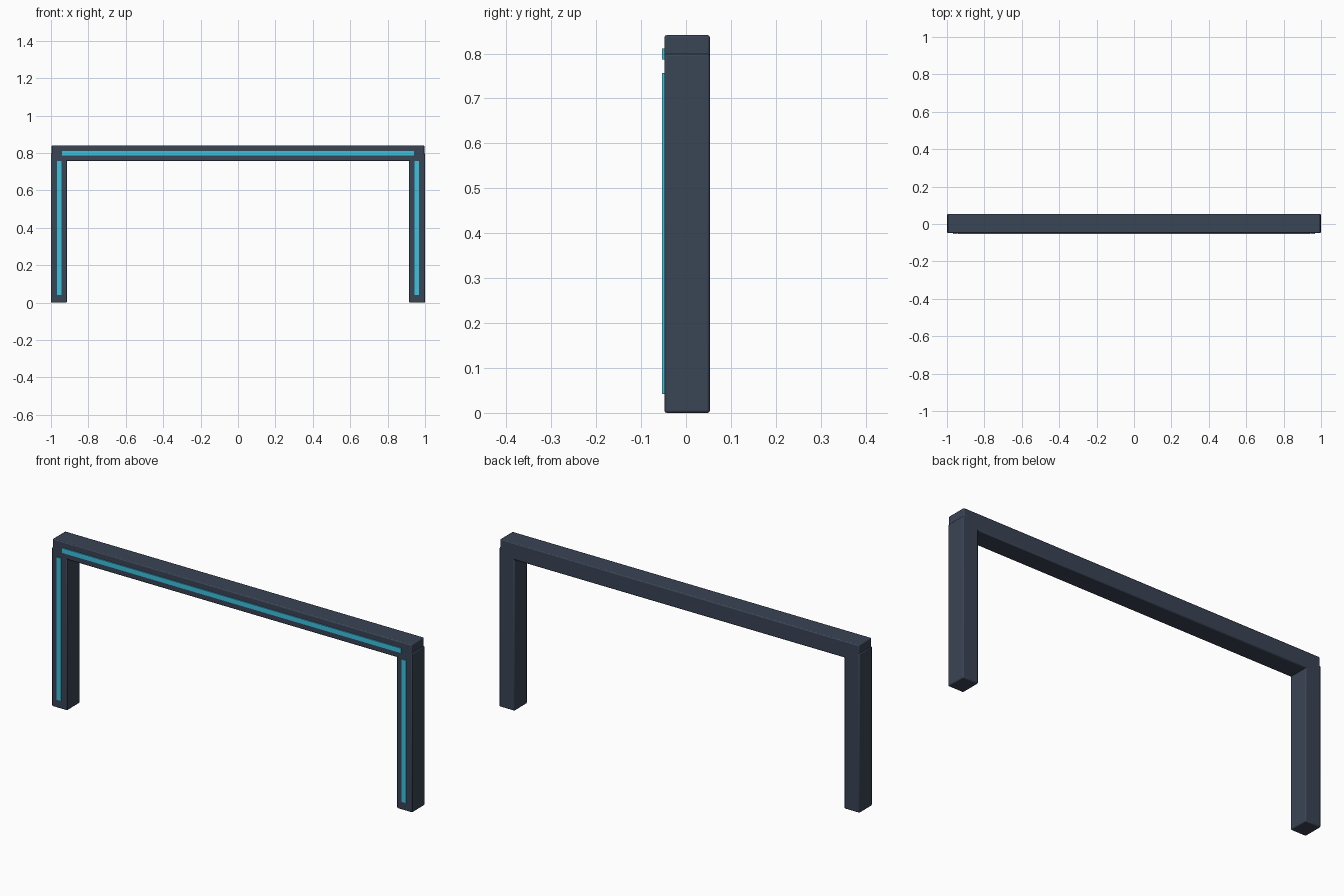
import bpy

if "Cube" in bpy.data.objects:
    bpy.data.objects.remove(bpy.data.objects["Cube"])


def material(name, color):
    m = bpy.data.materials.new(name)
    m.diffuse_color = color
    m.use_nodes = True
    m.node_tree.nodes["Principled BSDF"].inputs["Base Color"].default_value = m.diffuse_color
    return m


DARK = material("dark_metal", (0.042, 0.058, 0.089, 1))
GLOW = material("cyan_light", (0.045, 0.54, 0.74, 1))


def box(name, lo, hi, mat, bevel):
    """Box between two corners with a small rounded edge."""
    bpy.ops.mesh.primitive_cube_add(
        size=1, location=[(a + b) / 2 for a, b in zip(lo, hi)])
    ob = bpy.context.object
    ob.name = name
    ob.scale = [b - a for a, b in zip(lo, hi)]
    bpy.ops.object.transform_apply(location=False, rotation=False, scale=True)
    ob.data.materials.append(mat)
    if bevel:
        mod = ob.modifiers.new("edge", 'BEVEL')
        mod.width = bevel
        mod.segments = 2
        bpy.ops.object.shade_smooth_by_angle()
    return ob


FRONT, BACK, GLOW_FRONT = -0.048, 0.053, -0.053

# Posts with their light strips
for side, s in (("left", -1), ("right", 1)):
    x0, x1 = sorted((s * 1.0, s * 0.915))
    box(side + "_post", (x0, FRONT, 0), (x1, BACK, 0.799), DARK, 0.005)
    x0, x1 = sorted((s * 0.969, s * 0.945))
    box(side + "_post_light", (x0, GLOW_FRONT, 0.042),
        (x1, FRONT + 0.005, 0.757), GLOW, 0)

# Crossbeam, its ends just inside the posts, with its light strip
box("crossbeam", (-0.996, FRONT, 0.757), (0.996, BACK, 0.841), DARK, 0.005)
box("crossbeam_light", (-0.941, GLOW_FRONT, 0.787),
    (0.941, FRONT + 0.005, 0.811), GLOW, 0)
